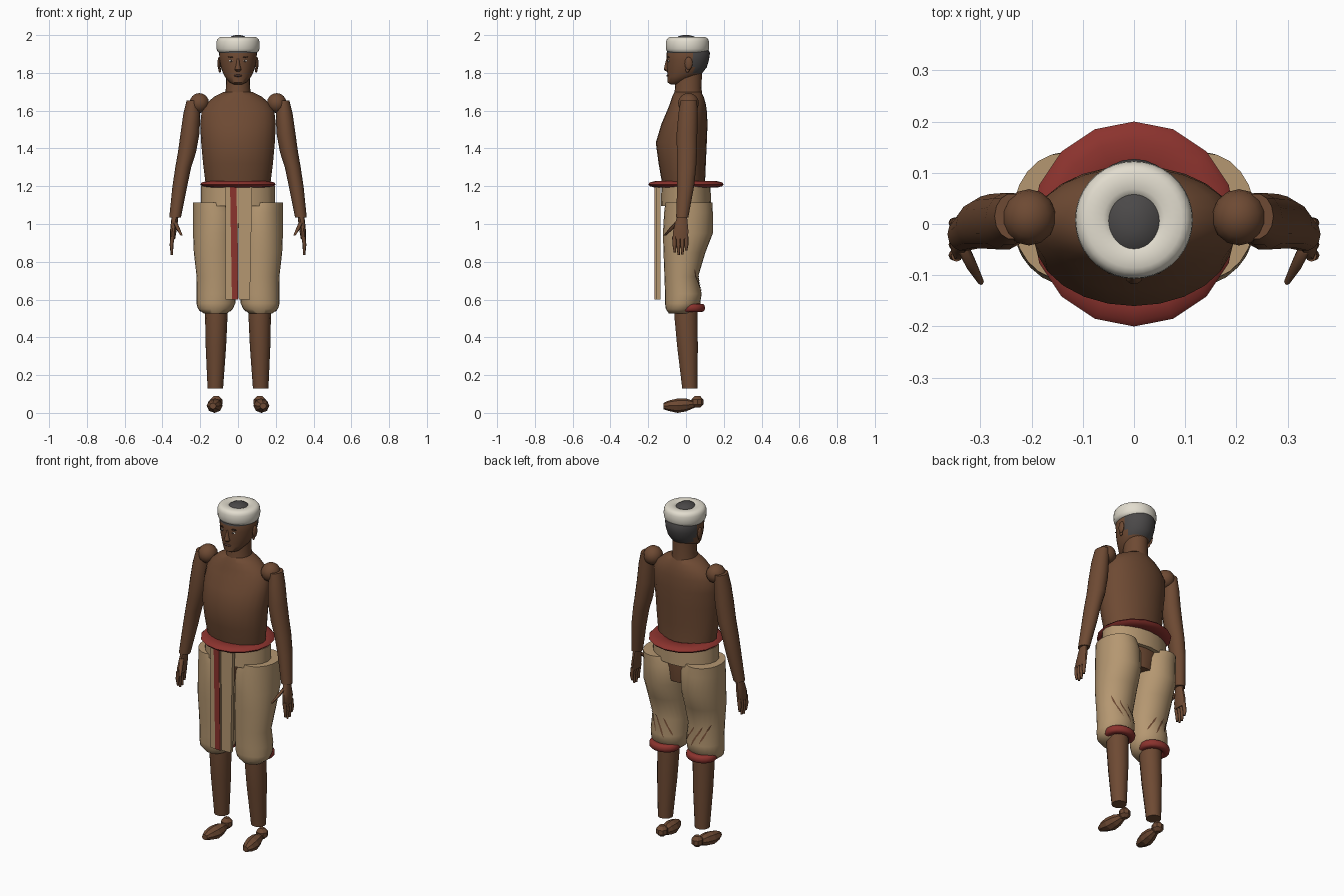
import bpy, bmesh, math
from mathutils import Matrix, Vector


def material(name, rgb):
    m = bpy.data.materials.new(name)
    m.diffuse_color = (*rgb, 1)
    return m


SKIN = material("brown skin", (0.155, 0.068, 0.033))
TAN = material("tan cloth", (0.46, 0.31, 0.165))
RED = material("red cloth", (0.26, 0.033, 0.027))
WHITE = material("off white cloth", (0.76, 0.72, 0.62))
HAIR = material("grey hair", (0.07, 0.066, 0.066))
EYE = material("eye white", (0.75, 0.7, 0.62))
DARK = material("dark brown", (0.035, 0.018, 0.012))
LIP = material("lips", (0.09, 0.045, 0.035))
smooth_objects = []


def finish(name, bm, mat, mirror=False, smooth=True):
    bmesh.ops.recalc_face_normals(bm, faces=bm.faces)
    me = bpy.data.meshes.new(name)
    bm.to_mesh(me)
    bm.free()
    ob = bpy.data.objects.new(name, me)
    bpy.context.collection.objects.link(ob)
    me.materials.append(mat)
    if mirror:
        ob.modifiers.new("mirror", 'MIRROR').use_mirror_merge = False
    if smooth:
        smooth_objects.append(ob)
    return ob


def loft(name, rings, mat, n=16, mirror=False, smooth=True, lie=False, closed=False):
    """Skin elliptical rings (z, cx, cy, rx, ry); lie turns z to forward."""
    bm = bmesh.new()
    loops = []
    for z, cx, cy, rx, ry in rings:
        loops.append([bm.verts.new((cx + rx * math.cos(2 * math.pi * i / n),
                                    cy + ry * math.sin(2 * math.pi * i / n), z))
                      for i in range(n)])
    pairs = list(zip(loops, loops[1:]))
    if closed:
        pairs.append((loops[-1], loops[0]))
    for a, b in pairs:
        for i in range(n):
            j = (i + 1) % n
            bm.faces.new((a[i], a[j], b[j], b[i]))
    if not closed:
        bm.faces.new(loops[0])
        bm.faces.new(loops[-1])
    if lie:
        bm.transform(Matrix.Rotation(math.pi / 2, 4, 'X'))
    return finish(name, bm, mat, mirror, smooth)


def ball(name, loc, scale, mat, mirror=False, seg=14):
    bm = bmesh.new()
    bmesh.ops.create_uvsphere(bm, u_segments=seg, v_segments=seg // 2 + 1, radius=1)
    bm.transform(Matrix.Translation(loc) @ Matrix.Diagonal((*scale, 1)))
    return finish(name, bm, mat, mirror)


def ring_band(name, c, rx, ry, width, height, mat, n, power=1.0, mirror=False, m=12):
    """Flattened torus around z; power below 1 makes the section boxier."""
    rings = []
    for k in range(m):
        a = 2 * math.pi * k / m
        u = math.copysign(abs(math.cos(a)) ** power, math.cos(a)) * width
        v = math.copysign(abs(math.sin(a)) ** power, math.sin(a)) * height
        rings.append((c[2] + v, c[0], c[1], rx + u, ry + u))
    return loft(name, rings, mat, n, mirror, closed=True)


def panel(name, top, bottom, y0, y1, z0, z1, mat):
    """Slab whose x range differs at top and bottom."""
    bm = bmesh.new()
    bmesh.ops.create_cube(bm, size=1)
    for v in bm.verts:
        rng = top if v.co.z > 0 else bottom
        v.co = (rng[v.co.x > 0], y1 if v.co.y > 0 else y0, z1 if v.co.z > 0 else z0)
    return finish(name, bm, mat, smooth=False)


# Torso, hips and neck
loft("torso", [(0.98, 0, 0.01, 0.10, 0.09), (1.1, 0, 0.005, 0.15, 0.105),
               (1.2, 0, -0.012, 0.17, 0.112), (1.32, 0, -0.02, 0.185, 0.125),
               (1.43, 0, -0.025, 0.195, 0.135), (1.53, 0, -0.008, 0.2, 0.122),
               (1.60, 0, 0.005, 0.192, 0.105), (1.64, 0, 0.01, 0.165, 0.094),
               (1.675, 0, 0.01, 0.125, 0.083), (1.70, 0, 0.01, 0.075, 0.07)], SKIN, 24)
loft("neck", [(1.66, 0, 0.01, 0.075, 0.078), (1.72, 0, 0.012, 0.064, 0.07),
              (1.82, 0, 0.015, 0.062, 0.07)], SKIN, 20)

# Head, with the hair coloured by height and direction
head = loft("head", [(1.738, 0, -0.06, 0.02, 0.02), (1.75, 0, -0.05, 0.045, 0.048),
                     (1.78, 0, -0.018, 0.07, 0.08), (1.80, 0, -0.006, 0.08, 0.093),
                     (1.83, 0, 0.004, 0.091, 0.106), (1.87, 0, 0.01, 0.098, 0.112),
                     (1.905, 0, 0.012, 0.1, 0.115), (1.95, 0, 0.008, 0.085, 0.095),
                     (1.98, 0, 0.002, 0.055, 0.062), (1.995, 0, 0, 0.032, 0.038),
                     (2.0, 0, 0, 0.012, 0.014)], SKIN, 28)
head.data.materials.append(HAIR)
for p in head.data.polygons:
    if p.center.z > 1.91 or (p.center.y > 0.035 and p.center.z > 1.80):
        p.material_index = 1
ring_band("turban", (0, 0.008, 1.947), 0.077, 0.077, 0.038, 0.044, WHITE, 36, 0.7, m=20)

# Face
loft("nose", [(1.808, 0, -0.095, 0.012, 0.012), (1.818, 0, -0.1, 0.018, 0.018),
              (1.84, 0, -0.1, 0.011, 0.014), (1.875, 0, -0.097, 0.006, 0.007)], SKIN, 10)
ball("eye", (0.036, -0.092, 1.864), (0.013, 0.005, 0.006), EYE, True)
ball("pupil", (0.036, -0.0965, 1.864), (0.005, 0.002, 0.005), DARK, True, 8)
ball("brow", (0.037, -0.093, 1.884), (0.018, 0.006, 0.004), DARK, True, 8)
ball("mouth", (0, -0.096, 1.785), (0.023, 0.007, 0.006), LIP)
ball("ear", (0.1, 0.014, 1.85), (0.009, 0.021, 0.035), SKIN, True, 10)
ball("ear_lobe", (0.096, 0.008, 1.815), (0.007, 0.01, 0.014), SKIN, True, 8)

# Arms and hands
ball("shoulder", (0.205, 0.013, 1.64), (0.053, 0.055, 0.053), SKIN, True)
loft("arm", [(1.655, 0.238, 0.015, 0.034, 0.045), (1.58, 0.245, 0.01, 0.045, 0.052),
             (1.48, 0.254, 0.005, 0.05, 0.056), (1.38, 0.27, 0.005, 0.048, 0.055),
             (1.3, 0.29, 0.003, 0.042, 0.052), (1.2, 0.308, -0.002, 0.039, 0.046),
             (1.035, 0.333, -0.02, 0.031, 0.033)], SKIN, 14, True)
loft("palm", [(1.045, 0.333, -0.02, 0.018, 0.026), (1.0, 0.338, -0.025, 0.018, 0.036),
              (0.96, 0.343, -0.028, 0.017, 0.043), (0.92, 0.346, -0.03, 0.013, 0.041)],
     SKIN, 10, True)
for i, tip in enumerate((0.85, 0.835, 0.838, 0.86)):
    y = -0.062 + 0.021 * i
    loft("finger", [(0.935, 0.346, y, 0.011, 0.0115), (0.89, 0.352, y + 0.001, 0.01, 0.0105),
                    (tip, 0.35, y * 0.95, 0.006, 0.006)], SKIN, 8, True)
loft("thumb", [(1.01, 0.334, -0.045, 0.012, 0.014), (0.975, 0.318, -0.078, 0.011, 0.013),
               (0.94, 0.299, -0.112, 0.006, 0.007)], SKIN, 8, True)

# Trousers
ring_band("belt", (0, 0, 1.21), 0.148, 0.148, 0.052, 0.018, RED, 16, m=10)
loft("waistband", [(1.095, 0, 0, 0.195, 0.133), (1.2, 0, 0, 0.195, 0.13)], TAN, 20)
LEG = [(1.115, 0.137, 0.015, 0.1, 0.124), (1.06, 0.122, 0.013, 0.116, 0.129),
       (0.95, 0.121, 0.01, 0.117, 0.132), (0.85, 0.12, -0.008, 0.114, 0.111),
       (0.72, 0.116, -0.025, 0.103, 0.089), (0.63, 0.115, -0.014, 0.105, 0.097),
       (0.58, 0.117, -0.018, 0.103, 0.093), (0.55, 0.12, -0.03, 0.092, 0.077),
       (0.525, 0.12, -0.03, 0.06, 0.06)]
loft("trouser_leg", LEG, TAN, 24, True)
ring_band("trouser_hem", (0.12, 0.025, 0.556), 0.066, 0.055, 0.022, 0.022, RED, 18,
          0.8, True)


def on_leg(z, deg):
    """Point just outside the trouser leg at a height and direction."""
    for a, b in zip(LEG, LEG[1:]):
        if b[0] <= z <= a[0]:
            t = (a[0] - z) / (a[0] - b[0])
            _, cx, cy, rx, ry = (p + (q - p) * t for p, q in zip(a, b))
            r = math.radians(deg)
            return Vector((cx + (rx + 0.003) * math.cos(r), cy + (ry + 0.003) * math.sin(r), z))


# Slanted tears at the back of the knees
bm = bmesh.new()
for z, deg, length in ((0.76, 42, 0.06), (0.72, 56, 0.075), (0.74, 70, 0.07),
                       (0.70, 84, 0.08), (0.73, 98, 0.06), (0.69, 112, 0.055)):
    rows = []
    for k in range(5):
        t = k / 4
        w = 3.2 * math.sin(math.pi * (0.05 + 0.9 * t))
        zz, dd = z - length * t, deg + 20 * t
        rows.append([bm.verts.new(on_leg(zz, dd + s * w)) for s in (-1, 1)])
    for a, b in zip(rows, rows[1:]):
        bm.faces.new((a[0], a[1], b[1], b[0]))
finish("trouser_tears", bm, SKIN, True)

# Hanging front sash with stripe
panel("sash_left", (-0.065, 0.0), (-0.065, 0.0), -0.163, -0.14, 0.6, 1.2, TAN)
panel("sash_right", (0.0, 0.075), (0.004, 0.063), -0.158, -0.136, 0.6, 1.2, TAN)
panel("sash_stripe", (-0.042, -0.008), (-0.032, 0.0), -0.167, -0.162, 0.601, 1.2, RED)

# Lower legs and feet
loft("lower_leg", [(0.62, 0.114, 0.0, 0.058, 0.062), (0.5, 0.115, 0.0, 0.059, 0.062),
                   (0.35, 0.117, 0.008, 0.054, 0.056), (0.13, 0.12, 0.02, 0.041, 0.041)],
     SKIN, 14, True)
loft("foot", [(-0.045, 0.115, 0.045, 0.02, 0.018), (0.0, 0.119, 0.042, 0.036, 0.034),
              (0.045, 0.124, 0.038, 0.042, 0.038), (0.09, 0.13, 0.038, 0.034, 0.028),
              (0.12, 0.133, 0.036, 0.018, 0.016)], SKIN, 8, True, smooth=False, lie=True)
loft("ankle", [(0.028, 0.115, 0.06, 0.014, 0.014), (0.045, 0.115, 0.06, 0.032, 0.032),
               (0.07, 0.115, 0.06, 0.032, 0.032), (0.09, 0.115, 0.06, 0.014, 0.014)],
     SKIN, 8, True, smooth=False)

# Smooth shading with sharp rims
bpy.ops.object.select_all(action='DESELECT')
for ob in smooth_objects:
    ob.select_set(True)
bpy.context.view_layer.objects.active = smooth_objects[0]
bpy.ops.object.shade_smooth_by_angle(angle=math.radians(50))
